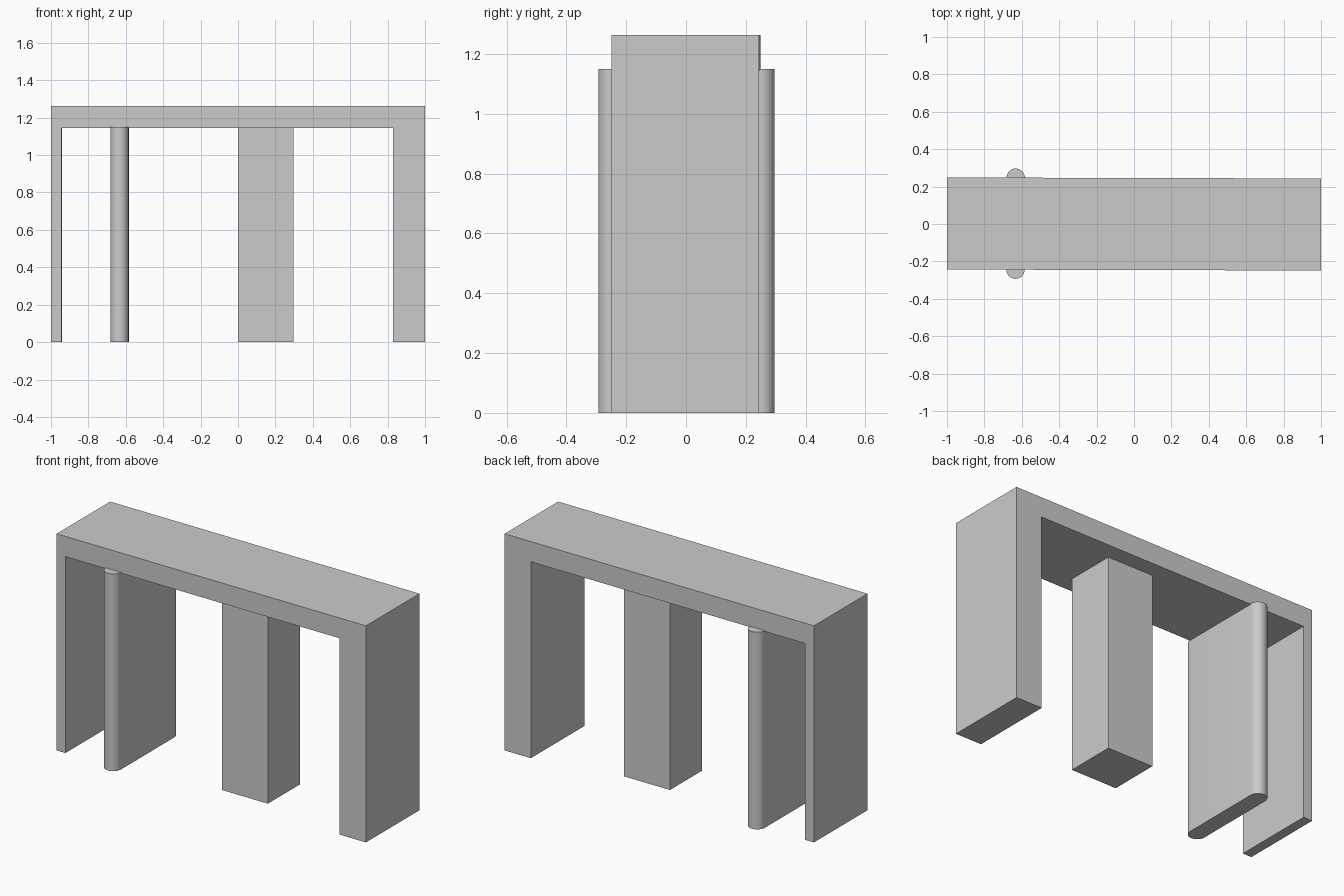
import bpy, bmesh
from math import sin, cos, pi, radians

if "Cube" in bpy.data.objects:
    bpy.data.objects.remove(bpy.data.objects["Cube"])

TWIST = radians(-0.15)   # the whole model sits very slightly turned


def extrude(name, profile, offset):
    """Extrude a closed planar profile by an offset vector."""
    bm = bmesh.new()
    face = bm.faces.new([bm.verts.new(p) for p in profile])
    ext = bmesh.ops.extrude_face_region(bm, geom=[face], use_keep_orig=True)
    verts = [g for g in ext["geom"] if isinstance(g, bmesh.types.BMVert)]
    bmesh.ops.translate(bm, verts=verts, vec=offset)
    bmesh.ops.recalc_face_normals(bm, faces=bm.faces)
    mesh = bpy.data.meshes.new(name)
    bm.to_mesh(mesh)
    bm.free()
    obj = bpy.data.objects.new(name, mesh)
    obj.rotation_euler.z = TWIST
    bpy.context.collection.objects.link(obj)
    return obj


# Frame: top slab with a thin left wall and a thick right wall
H, UNDER, D = 1.263, 1.145, 0.246
frame = [(-1, 0), (-0.942, 0), (-0.942, UNDER), (0.83, UNDER),
         (0.83, 0), (1, 0), (1, H), (-1, H)]
extrude("portal_frame", [(x, -D, z) for x, z in frame], (0, 2 * D, 0))

# Square column, centred under the slab
column = [(0, -0.148), (0.297, -0.148), (0.297, 0.148), (0, 0.148)]
extrude("square_column", [(x, y, 0) for x, y in column], (0, 0, UNDER))

# Wall pier with half-round ends that stick out past the slab
R, CX, N = 0.049, -0.633, 16
pier = []
for side in (1, -1):
    for i in range(N + 1):
        a = pi * i / N + (0 if side > 0 else pi)
        pier.append((CX + R * cos(a), side * D + R * sin(a), 0))
obj = extrude("round_ended_pier", pier, (0, 0, 1.15))
bpy.context.view_layer.objects.active = obj
obj.select_set(True)
bpy.ops.object.shade_smooth_by_angle(angle=radians(30))
